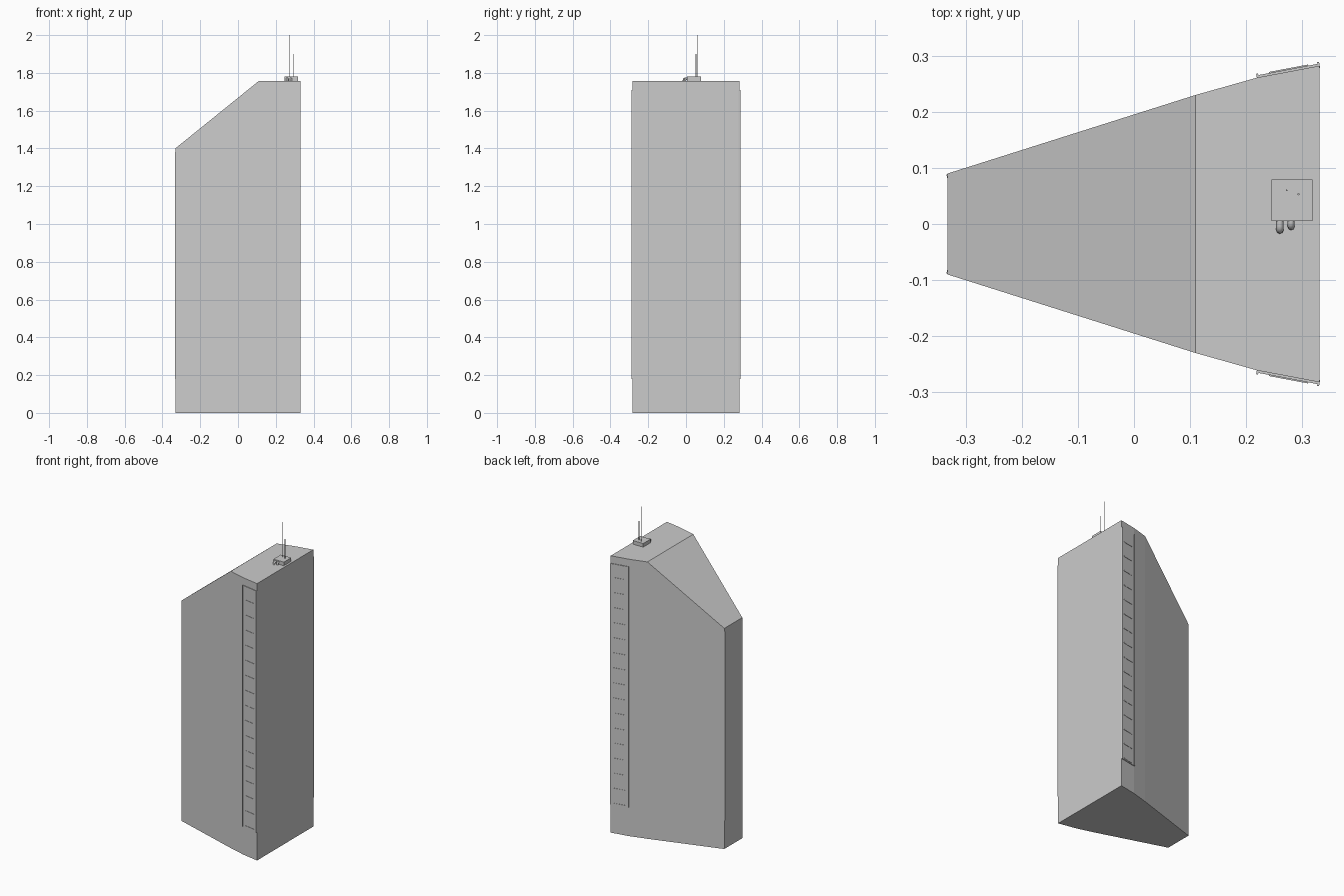
import bpy, bmesh, math
from mathutils import Vector

if "Cube" in bpy.data.objects:
    bpy.data.objects.remove(bpy.data.objects["Cube"])

ROOF, LOW = 1.757, 1.40
HALF = [(-0.332, 0.09), (0.11, 0.23), (0.22, 0.261), (0.331, 0.282)]


def make_object(name, bm):
    bmesh.ops.recalc_face_normals(bm, faces=bm.faces)
    mesh = bpy.data.meshes.new(name)
    bm.to_mesh(mesh)
    bm.free()
    ob = bpy.data.objects.new(name, mesh)
    bpy.context.collection.objects.link(ob)
    return ob


def bar(bm, a, b, out, z0, z1, back=0.004):
    # upright slab between two plan points, standing proud of the wall
    a, b = Vector((*a, 0)), Vector((*b, 0))
    d = (b - a).normalized()
    n = Vector((d.y, -d.x, 0))
    if n.y * (a.y + b.y) < 0:
        n = -n
    ring = [a - n * back, b - n * back, b + n * out, a + n * out]
    lo = [bm.verts.new((p.x, p.y, z0)) for p in ring]
    hi = [bm.verts.new((p.x, p.y, z1)) for p in ring]
    bm.faces.new(lo)
    bm.faces.new(hi)
    for i in range(4):
        j = (i + 1) % 4
        bm.faces.new((lo[i], lo[j], hi[j], hi[i]))


# tapered tower with a sloping front roof
bm = bmesh.new()
plan = [(x, -y) for x, y in HALF] + [(x, y) for x, y in reversed(HALF)]
lo = [bm.verts.new((x, y, 0)) for x, y in plan]
hi = [bm.verts.new((x, y, LOW if x < 0 else ROOF)) for x, y in plan]
bm.faces.new(lo)
for i in range(8):
    j = (i + 1) % 8
    bm.faces.new((lo[i], lo[j], hi[j], hi[i]))
bm.faces.new((hi[0], hi[1], hi[6], hi[7]))
bm.faces.new(hi[1:7])
make_object("tower_body", bm)

# slatted side panels with edge posts, mirrored on both sides
for s, side in ((-1, "front"), (1, "back")):
    a, b = Vector((0.219, s * 0.2608)), Vector((0.331, s * 0.282))
    bm = bmesh.new()
    bar(bm, a, b, 0.004, 0.18, 1.71)
    for t in (0.0, 0.97):
        bar(bm, a.lerp(b, t), a.lerp(b, t + 0.03), 0.007, 0.18, 1.71)
    make_object(side + "_panel", bm)

    bm = bmesh.new()
    for k in range(16):
        z = 0.19 + k * 0.0955
        bar(bm, a.lerp(b, 0.2), a.lerp(b, 0.82), 0.006, z - 0.003, z + 0.003)
    make_object(side + "_slats", bm)

    # thin trim on the narrow end
    bm = bmesh.new()
    bar(bm, (-0.3335, s * 0.0845), (-0.3295, s * 0.0858), 0.004, 0.18, 1.38)
    make_object(side + "_end_trim", bm)

# rooftop plant box
bpy.ops.mesh.primitive_cube_add(size=1, location=(0.2815, 0.0425, 1.7675))
box = bpy.context.object
box.name = "roof_box"
box.scale = (0.073, 0.074, 0.025)

# antennas
for name, x, y, top, r in (("tall_antenna", 0.272, 0.06, 2.0, 0.0015),
                           ("short_antenna", 0.293, 0.053, 1.9, 0.002)):
    bpy.ops.mesh.primitive_cylinder_add(vertices=8, radius=r, depth=top - 1.775,
                                        location=(x, y, (top + 1.775) / 2))
    bpy.context.object.name = name

# elbow pipes dropping from the box to the roof
for name, x, end, r in (("left_pipe", 0.26, -0.011, 0.0065),
                        ("right_pipe", 0.28, -0.005, 0.006)):
    cu = bpy.data.curves.new(name, 'CURVE')
    cu.dimensions = '3D'
    cu.bevel_depth, cu.bevel_resolution = r, 2
    cu.use_fill_caps = True
    path = [(x, 0.01, 1.769)]
    for k in range(5):
        t = math.radians(90 - k * 22.5)
        path.append((x, end + 0.008 - 0.008 * math.cos(t), 1.761 + 0.008 * math.sin(t)))
    path.append((x, end, 1.752))
    sp = cu.splines.new('POLY')
    sp.points.add(len(path) - 1)
    for p, co in zip(sp.points, path):
        p.co = (*co, 1)
    bpy.context.collection.objects.link(bpy.data.objects.new(name, cu))
